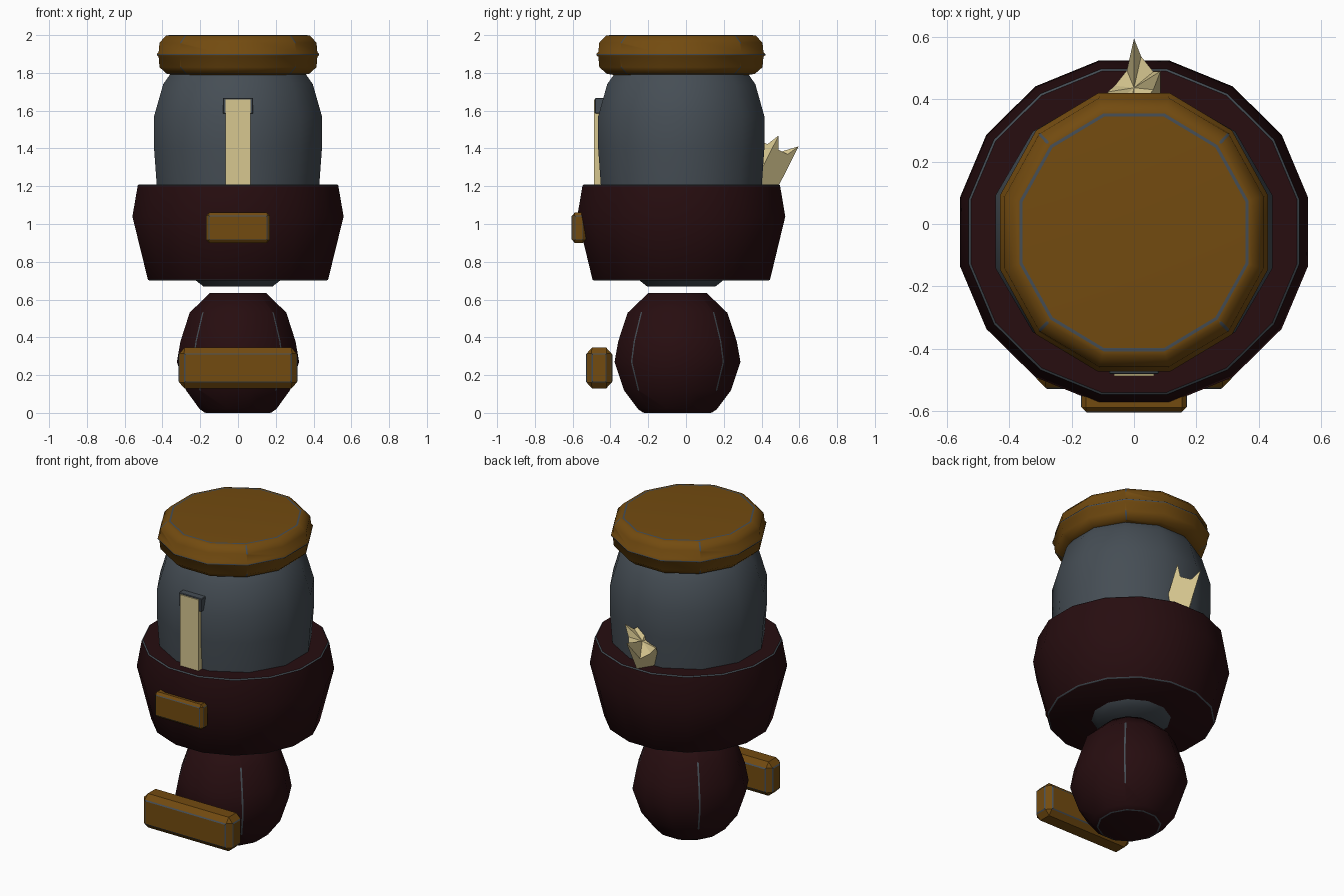
import bpy, bmesh
from math import sin, cos, tau, radians
from mathutils import Vector

cube = bpy.data.objects.get("Cube")
if cube:
    bpy.data.objects.remove(cube, do_unlink=True)


def material(name, rgb):
    m = bpy.data.materials.new(name)
    m.use_nodes = True
    m.diffuse_color = (*rgb, 1)
    m.node_tree.nodes["Principled BSDF"].inputs["Base Color"].default_value = (*rgb, 1)
    return m


GOLD = material("dark gold", (0.17, 0.07, 0.005))
MAROON = material("deep maroon", (0.02, 0.004, 0.005))
GREY = material("slate grey", (0.06, 0.075, 0.09))
TAN = material("pale tan", (0.68, 0.57, 0.28))


def finish(name, bm, mat, smooth=40):
    bmesh.ops.recalc_face_normals(bm, faces=bm.faces[:])
    mesh = bpy.data.meshes.new(name)
    bm.to_mesh(mesh)
    bm.free()
    mesh.materials.append(mat)
    mesh.materials.append(GREY)
    ob = bpy.data.objects.new(name, mesh)
    bpy.context.collection.objects.link(ob)
    if smooth:
        bpy.ops.object.select_all(action='DESELECT')
        ob.select_set(True)
        bpy.context.view_layer.objects.active = ob
        bpy.ops.object.shade_smooth_by_angle(angle=radians(smooth))
    return ob


def trim(bm, edges, width):
    """Bevel the chosen edges and colour the worn strip grey."""
    bmesh.ops.bevel(bm, geom=edges, offset=width, segments=1, affect='EDGES',
                    material=1, clamp_overlap=True)


def lathe(name, profile, sides, mat, cy, stretch=1.0, worn_rings=(), worn_corners=(),
          rows=(), width=0.005, smooth=40):
    """Closed faceted solid of revolution from (radius, height) points."""
    bm = bmesh.new()
    rings = []
    for r, z in profile:
        angles = [tau * (i + 0.5) / sides for i in range(sides)]
        rings.append([bm.verts.new((r * cos(a), cy + r * stretch * sin(a), z)) for a in angles])
    for low, high in zip(rings, rings[1:]):
        for i in range(sides):
            j = (i + 1) % sides
            bm.faces.new((low[i], low[j], high[j], high[i]))
    bm.faces.new(rings[0][::-1])
    bm.faces.new(rings[-1])
    edges = [bm.edges.get((rings[k][i], rings[k][(i + 1) % sides]))
             for k in worn_rings for i in range(sides)]
    edges += [bm.edges.get((rings[k][i], rings[k + 1][i])) for k in rows for i in worn_corners]
    if edges:
        trim(bm, edges, width)
    return finish(name, bm, mat, smooth)


def plate(name, low, high, mat, chamfer=0, worn=0):
    """Box between two corners with optional chamfers and worn edges."""
    bm = bmesh.new()
    bmesh.ops.create_cube(bm, size=1)
    low, high = Vector(low), Vector(high)
    for v in bm.verts:
        v.co = (low + high) / 2 + v.co * (high - low)
    if chamfer:
        bmesh.ops.bevel(bm, geom=bm.edges[:], offset=chamfer, segments=1, affect='EDGES')
    if worn:
        # Worn lines frame the large front and back faces and the end faces
        big = [f for f in bm.faces if max(abs(c) for c in f.normal) > 0.99
               and abs(f.normal.z) < 0.5]
        trim(bm, list({e for f in big for e in f.edges}), worn)
    return finish(name, bm, mat, 0)


# Jar body, running down through the cup
lathe("jar_body", [(0.19, 0.67), (0.23, 0.70), (0.36, 0.8), (0.43, 1.0), (0.445, 1.2),
                   (0.46, 1.4), (0.46, 1.57), (0.41, 1.74), (0.37, 1.795)],
      12, GREY, -0.025, 0.99)

# Lid
lathe("lid", [(0.36, 1.79), (0.39, 1.795), (0.43, 1.83), (0.435, 1.885), (0.449, 1.897),
              (0.435, 1.91), (0.43, 1.96), (0.395, 1.997), (0.375, 2.0)],
      12, GOLD, -0.027, 1.04, worn_rings=(4, 8), worn_corners=range(1, 12, 3),
      rows=(1, 6), smooth=50)

# Wide cup around the jar
lathe("cup", [(0.485, 0.70), (0.57, 1.04), (0.54, 1.21)], 16, MAROON, -0.025, 0.985,
      worn_rings=(0, 2), width=0.006)

# Knob foot with four worn corners
lathe("foot_knob", [(0.18, 0.0), (0.21, 0.02), (0.285, 0.12), (0.335, 0.27), (0.315, 0.38),
                    (0.265, 0.53), (0.155, 0.635)],
      12, MAROON, -0.045, 1.03, worn_rings=(0,), worn_corners=range(1, 12, 3),
      rows=(2, 3, 4), smooth=50)

# Gold bar on the foot and buckle on the cup
plate("foot_bar", (-0.315, -0.53, 0.13), (0.315, -0.39, 0.345), GOLD, 0.032, 0.005)
plate("cup_buckle", (-0.17, -0.605, 0.90), (0.17, -0.53, 1.06), GOLD, 0.016, 0.003)

# Front strap with its backing clip
plate("front_strap", (-0.065, -0.488, 1.18), (0.065, -0.44, 1.66), TAN)
plate("strap_clip", (-0.08, -0.481, 1.585), (0.08, -0.43, 1.667), GREY, 0.003)

# Broken square shaft rising behind the jar, with splintered corners
bm = bmesh.new()
axis, out, side = Vector((0, 0.45, 0.893)), Vector((0, 0.893, -0.45)), Vector((1, 0, 0))
root = Vector((0, 0.325, 1.14))
corners = [(side * 0.085, 0.068), (out * 0.12, 0.064), (side * -0.085, -0.08), (out * -0.12, 0)]
bottom, top = [], []
for n, (c, spike) in enumerate(corners):
    after = corners[(n + 1) % 4][0]
    drop = -0.1 if n in (1, 2) else 0
    for t, h in ((0, spike), (0.27, drop), (0.73, drop)):
        p = root + c.lerp(after, t)
        bottom.append(bm.verts.new(p))
        top.append(bm.verts.new(p + axis * (0.3 + h)))
hub = bm.verts.new(root + axis * 0.25)
for i in range(len(top)):
    j = (i + 1) % len(top)
    bm.faces.new((bottom[i], bottom[j], top[j], top[i]))
    bm.faces.new((top[i], top[j], hub))
bm.faces.new(bottom[::-1])
finish("broken_shaft", bm, TAN, 0)
